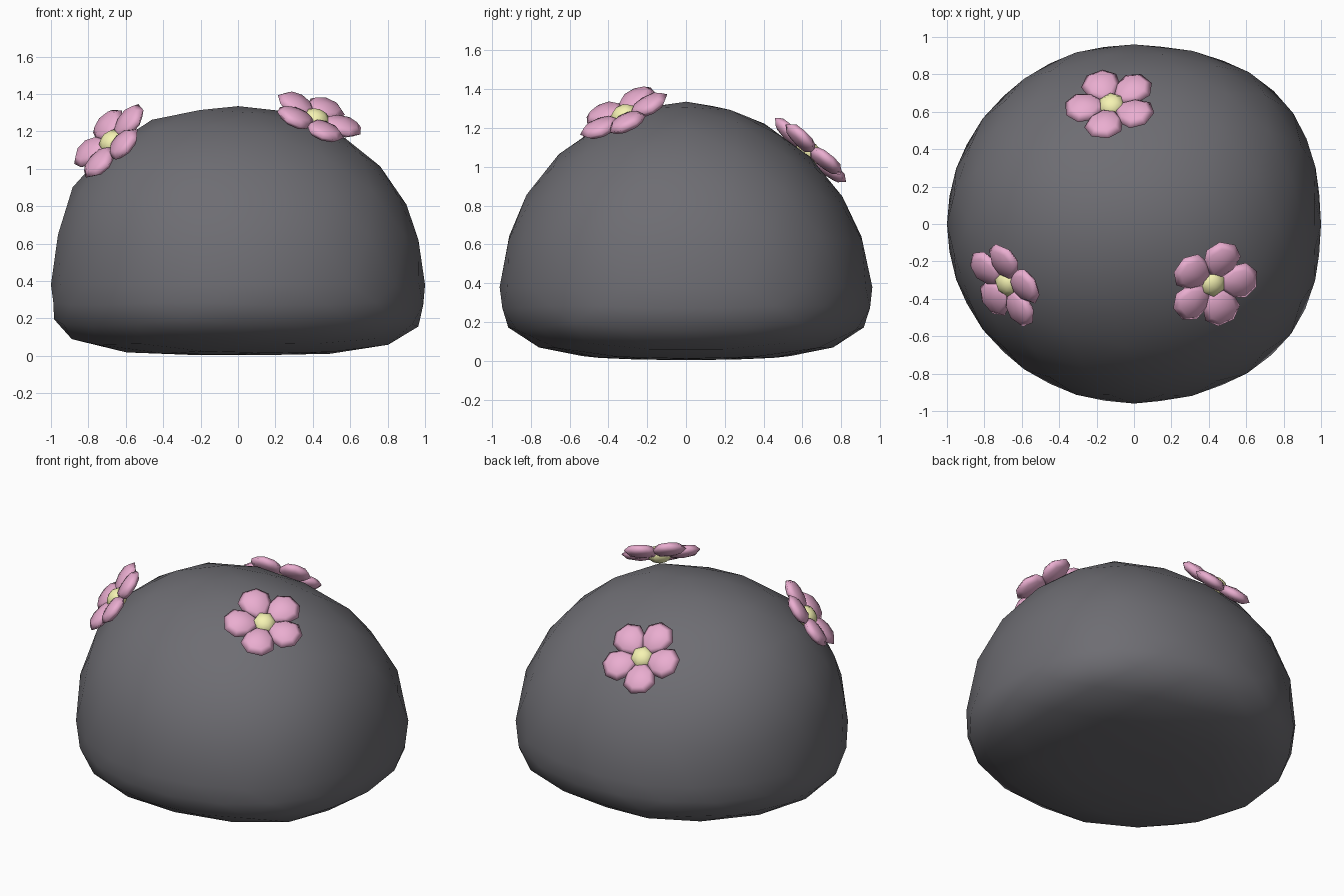
import bpy, bmesh
from math import atan2, sin, cos, hypot, radians, tau
from mathutils import Vector, Matrix

if "Cube" in bpy.data.objects:
    bpy.data.objects.remove(bpy.data.objects["Cube"])


def material(name, rgb):
    m = bpy.data.materials.new(name)
    m.diffuse_color = (*rgb, 1)
    m.use_nodes = True
    m.node_tree.nodes["Principled BSDF"].inputs["Base Color"].default_value = m.diffuse_color
    return m


GREY = material("rock_grey", (0.155, 0.153, 0.17))
PINK = material("petal_pink", (0.82, 0.42, 0.63))
YELLOW = material("centre_yellow", (0.92, 0.90, 0.45))


def finish(name, bm, mat, matrix=Matrix()):
    mesh = bpy.data.meshes.new(name)
    bm.to_mesh(mesh)
    bm.free()
    for p in mesh.polygons:
        p.use_smooth = True
    mesh.materials.append(mat)
    ob = bpy.data.objects.new(name, mesh)
    ob.matrix_world = matrix
    bpy.context.collection.objects.link(ob)
    return ob


# Boulder: icosphere pushed to a domed top and a flattened, boxier underside
bm = bmesh.new()
bmesh.ops.create_icosphere(bm, subdivisions=3, radius=1)
for v in bm.verts:
    x, y, z = v.co
    r, a = hypot(x, y), atan2(y, x)
    if z > 0:  # shoulders are fuller towards the front left
        p, height = 2.03 + 0.15 * cos(2 * a) - 0.14 * cos(a - radians(25)), 0.955
    else:
        p, height = 3.6 + 0.3 * cos(2 * a), 0.375
    k = (r ** p + abs(z) ** p) ** (-1 / p)
    bulge = 1 + sin(2 * a) ** 2 * max(0, 0.015 + 0.045 * cos(a - radians(15)))
    v.co = (x * k * bulge, y * k * bulge * 0.96, 0.38 + z * k * height)
finish("boulder", bm, GREY)


# Flowers: five blunt, flattened petals around a hexagonal button centre
def flower(label, centre, normal, lead):
    n = Vector(normal).normalized()
    # lead is the first petal's direction seen from above, dropped onto the flower plane
    u = Vector((*lead, -(n.x * lead[0] + n.y * lead[1]) / n.z)).normalized()
    w = n.cross(u)
    frame = Matrix((u, w, n)).transposed().to_4x4()
    frame.translation = centre

    bm = bmesh.new()
    for i in range(5):
        made = bmesh.ops.create_uvsphere(bm, u_segments=8, v_segments=4, radius=1,
                                         matrix=Matrix.Rotation(tau / 16, 4, 'Z'))["verts"]
        for v in made:
            x, y, z = v.co
            v.co = (0.142 + 0.112 * x, 0.104 * y * (1 + 0.17 * x), 0.006 + 0.04 * z + 0.008 * x)
        bmesh.ops.rotate(bm, verts=made, cent=(0, 0, 0),
                         matrix=Matrix.Rotation(i * tau / 5, 3, 'Z'))
    finish(label + "_petals", bm, PINK, frame)

    bm = bmesh.new()
    bmesh.ops.create_uvsphere(bm, u_segments=6, v_segments=6, radius=1)
    bmesh.ops.scale(bm, vec=(0.076, 0.076, 0.056), verts=bm.verts)
    bmesh.ops.translate(bm, vec=(0, 0, -0.006), verts=bm.verts)
    finish(label + "_centre", bm, YELLOW, frame)


flower("left_flower", (-0.68, -0.32, 1.145), (-0.66, -0.45, 0.60), (0.13, -0.01))
flower("right_flower", (0.42, -0.32, 1.268), (0.33, -0.40, 0.85), (0.15, 0.02))
flower("back_flower", (-0.12, 0.637, 1.078), (-0.12, 0.66, 0.74), (-0.16, -0.02))
